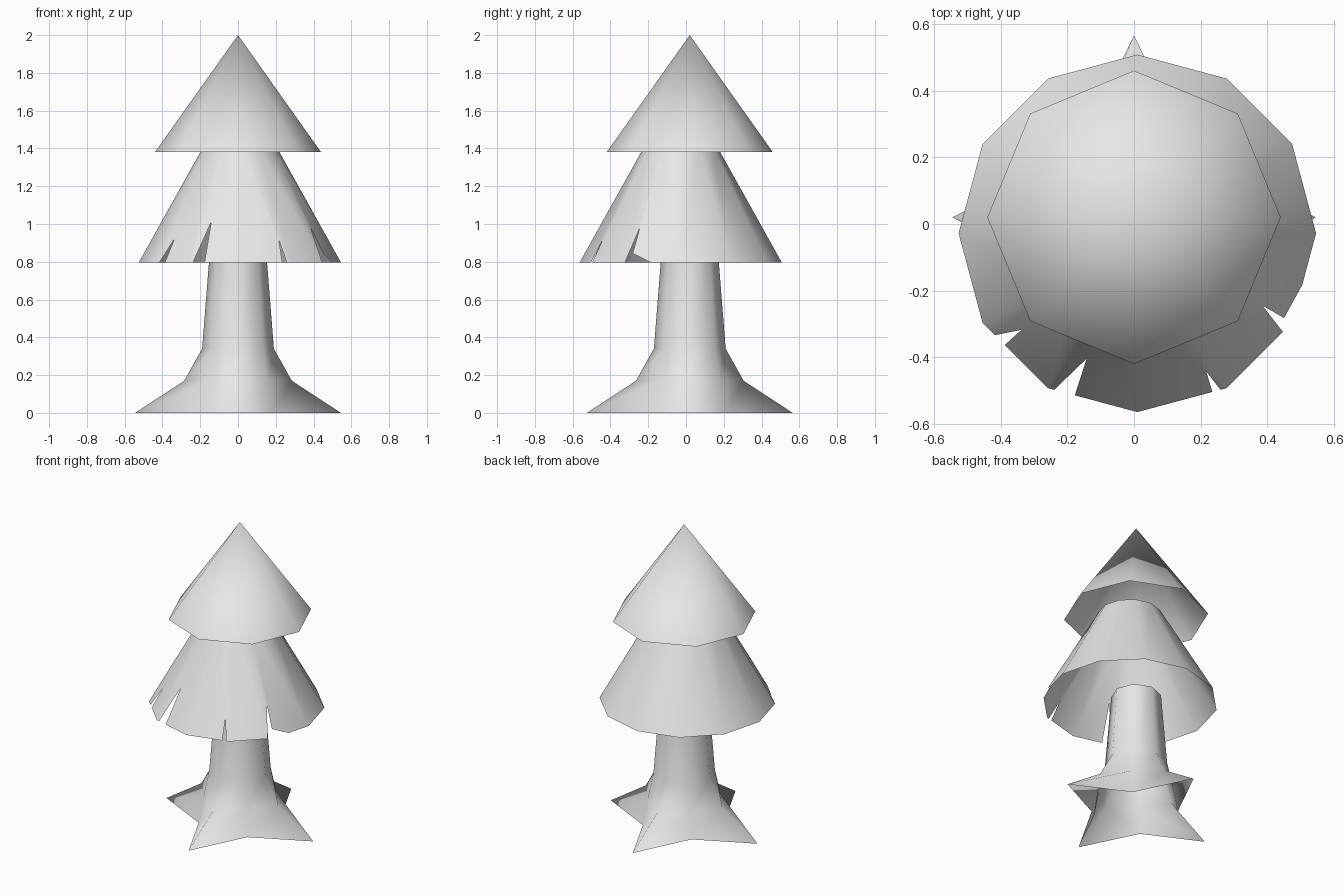
import bpy, bmesh
from math import cos, sin, pi
from mathutils import Vector

cube = bpy.data.objects.get("Cube")
if cube:
    bpy.data.objects.remove(cube)

# One plain grey for the whole tree
grey = bpy.data.materials.new("light grey")
grey.use_nodes = True
grey.diffuse_color = (0.8, 0.8, 0.8, 1)
grey.node_tree.nodes["Principled BSDF"].inputs["Base Color"].default_value = (0.8, 0.8, 0.8, 1)


def finish(name, bm):
    """Weld, smooth and link a part."""
    bmesh.ops.remove_doubles(bm, verts=bm.verts, dist=0.0005)
    for face in bm.faces:
        face.smooth = True
    mesh = bpy.data.meshes.new(name)
    bm.to_mesh(mesh)
    bm.free()
    mesh.materials.append(grey)
    obj = bpy.data.objects.new(name, mesh)
    bpy.context.collection.objects.link(obj)
    return obj


def ring(sides, z, radii, y):
    """Ring of points whose radius cycles through the given radii."""
    return [Vector((radii[i % len(radii)] * cos(2 * pi * i / sides),
                    y + radii[i % len(radii)] * sin(2 * pi * i / sides), z))
            for i in range(sides)]


def skin(name, rings):
    """Open shell through equal rings, listed from the bottom up."""
    bm = bmesh.new()
    loops = [[bm.verts.new(p) for p in r] for r in rings]
    for low, high in zip(loops, loops[1:]):
        for i in range(len(low)):
            j = (i + 1) % len(low)
            bm.faces.new((low[i], low[j], high[j], high[i]))
    return bm


AXIS_Y = 0.02

# Trunk: eight sides, flaring into four pointed roots
trunk_profile = [(0, 0.545, 0.255), (0.17, 0.285, 0.225),
                 (0.34, 0.19, 0.19), (0.82, 0.152, 0.152)]
finish("trunk", skin("trunk", [ring(8, z, (tip, valley), AXIS_Y)
                               for z, tip, valley in trunk_profile]))

# Upper foliage: open eight-sided cone
bm = bmesh.new()
tip = bm.verts.new((0, AXIS_Y, 2))
base = [bm.verts.new(p) for p in ring(8, 1.38, (0.44,), AXIS_Y)]
for i in range(8):
    bm.faces.new((base[i], base[(i + 1) % 8], tip))
finish("upper_foliage", bm)

# Lower foliage: open twelve-sided skirt with notches torn in the hem
HEM, TOP = 0.795, 1.41
hem = ring(12, HEM, (0.536,), -0.028)
crown = ring(12, TOP, (0.193,), -0.028)


def on_panel(k, u, z):
    """Point on panel k, u along it and at height z."""
    j = (k + 1) % 12
    return hem[k].lerp(hem[j], u).lerp(crown[k].lerp(crown[j], u), (z - HEM) / (TOP - HEM))


# Hem outline (u, z) of each torn panel; other panels have a straight hem
torn = {
    7: [(0, HEM), (0.19, HEM), (0.33, 0.92), (0.34, HEM), (1, HEM)],
    8: [(0, HEM), (0.07, HEM), (0.27, 1.01), (0.30, HEM), (1, HEM)],
    9: [(0, HEM), (0.84, HEM), (0.88, 0.915), (0.93, HEM), (1, HEM)],
    10: [(0, HEM), (0.86, HEM), (1, 0.98)],
    11: [(0, 0.98), (0, 0.845), (0.42, HEM), (1, HEM)],
}
bm = bmesh.new()
for k in range(12):
    outline = torn.get(k, [(0, HEM), (1, HEM)]) + [(1, TOP), (0, TOP)]
    bm.faces.new([bm.verts.new(on_panel(k, u, z)) for u, z in outline])
skirt = finish("lower_foliage", bm)
skirt.location.x = 0.01
